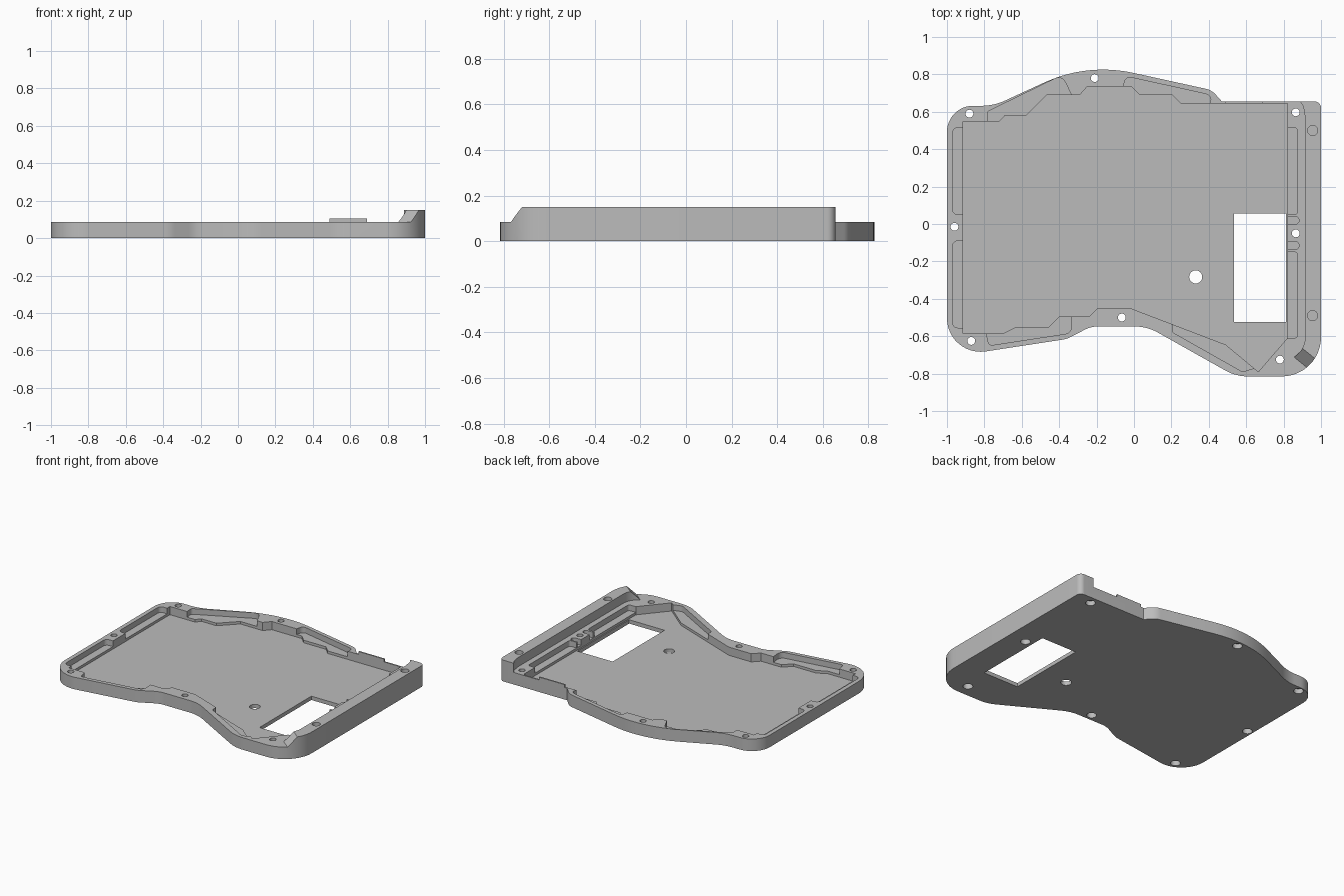
import bpy, bmesh, math
from mathutils import Vector

cube = bpy.data.objects.get("Cube")
if cube:
    bpy.data.objects.remove(cube, do_unlink=True)

RIM, TOP, FLOOR, LEDGE = 0.085, 0.15, 0.027, 0.045

grey = bpy.data.materials.new("plain grey")
grey.use_nodes = True
grey.diffuse_color = (0.5, 0.5, 0.5, 1)
grey.node_tree.nodes["Principled BSDF"].inputs["Base Color"].default_value = (0.5, 0.5, 0.5, 1)


def rounded(corners, radius=0.0, steps=12):
    """Polygon corners (x, y[, r]) with each corner filleted."""
    out, n = [], len(corners)
    for i, c in enumerate(corners):
        p = Vector(c[:2])
        r = c[2] if len(c) > 2 else radius
        a = (Vector(corners[i - 1][:2]) - p).normalized()
        b = (Vector(corners[(i + 1) % n][:2]) - p).normalized()
        if r <= 0:
            out.append(p)
            continue
        half = a.angle(b) / 2
        mid = p + (a + b).normalized() * (r / math.sin(half))
        start = p + a * (r / math.tan(half)) - mid
        end = p + b * (r / math.tan(half)) - mid
        sweep = math.pi - 2 * half
        for k in range(steps + 1):
            t = k / steps
            out.append(mid + (start * math.sin((1 - t) * sweep)
                              + end * math.sin(t * sweep)) / math.sin(sweep))
    return out


def prism(name, points, z0, z1, top_points=None):
    """Solid between a lower outline and an upper one."""
    bm = bmesh.new()
    top_points = top_points or points
    low = [bm.verts.new((p[0], p[1], z0)) for p in points]
    high = [bm.verts.new((p[0], p[1], z1)) for p in top_points]
    n = len(low)
    bm.faces.new(low)
    bm.faces.new(high)
    for i in range(n):
        j = (i + 1) % n
        bm.faces.new((low[i], low[j], high[j], high[i]))
    bmesh.ops.recalc_face_normals(bm, faces=bm.faces)
    mesh = bpy.data.meshes.new(name)
    bm.to_mesh(mesh)
    bm.free()
    obj = bpy.data.objects.new(name, mesh)
    bpy.context.collection.objects.link(obj)
    mesh.materials.append(grey)
    return obj


def circle(x, y, r, n=24):
    return [(x + r * math.cos(math.tau * k / n), y + r * math.sin(math.tau * k / n))
            for k in range(n)]


def cut(obj, points, z0, z1, top_points=None):
    """Subtract a prism and apply the result."""
    cutter = prism("cutter", points, z0, z1, top_points)
    cutter.hide_render = True
    mod = obj.modifiers.new("cut", "BOOLEAN")
    mod.operation, mod.solver, mod.object = "DIFFERENCE", "EXACT", cutter
    graph = bpy.context.evaluated_depsgraph_get()
    mesh = bpy.data.meshes.new_from_object(obj.evaluated_get(graph))
    obj.modifiers.clear()
    obj.data = mesh
    bpy.data.objects.remove(cutter, do_unlink=True)


# Outer shell at full ridge height
outline = rounded([
    (-1, .632, .14), (-.75, .632, .3), (-.25, .862, .75), (.415, .716, .1),
    (.47, .655, 0), (1, .655, .035), (1, -.815, .21), (.545, -.815, .25),
    (.07, -.548, .25), (-.23, -.548, .15), (-.36, -.615, .15), (-1, -.713, .18)])
case = prism("case_tray", outline, 0, TOP)

# Lower everything except the ridge along the left side
arc = [(.79 + .125 * math.cos(math.radians(a)), -.605 + .125 * math.sin(math.radians(a)))
       for a in range(0, -76, -5)]
cut(case, [(.88, 1.2), (.885, .66), (.905, .63), (.915, .57)] + arc
    + [(.82, -1.2), (-1.2, -1.2), (-1.2, 1.2)], RIM, .3)

# Sloped front end of the ridge
lean = (TOP + .02 - RIM) / (TOP - RIM)
wedge = [Vector(p) for p in ((.80, -.666), (1.07, -.886), (1.0, -1.2), (.6, -1.2))]
shift = Vector((.038, .052)) * lean
cut(case, wedge, RIM, TOP + .02, [wedge[0] + shift, wedge[1] + shift] + wedge[2:])

# Main cavity with stepped sides
cut(case, [
    (-.915, .547), (-.72, .547), (-.69, .58), (-.575, .58), (-.465, .69), (-.29, .69),
    (-.25, .735), (-.015, .735), (.03, .69), (.205, .69), (.25, .645), (.82, .645),
    (.82, -.61), (.665, -.79), (.49, -.645), (-.02, -.45), (-.195, -.45),
    (-.24, -.495), (-.40, -.495), (-.455, -.55), (-.63, -.55), (-.70, -.585),
    (-.915, -.585)], FLOOR, .3)

# Shallow ledges in the rim, open to the cavity
for y0, y1 in ((.05, .515), (-.555, -.09)):
    cut(case, rounded([(-.85, y0, 0), (-.85, y1, 0), (-.97, y1), (-.97, y0)], .028, 6), LEDGE, .3)
for y0, y1, x in ((.05, .515, .875), (-.61, -.15, .875), (0, .04, .882), (-.135, -.095, .882)):
    cut(case, rounded([(.79, y0, 0), (x, y0), (x, y1), (.79, y1, 0)], .018, 6), LEDGE, .3)
for ledge in (
        [(-.78, .5, 0), (-.785, .6, .02), (-.385, .795, .04), (-.31, .64, 0)],
        [(-.07, .66, 0), (-.045, .79, .03), (.42, .687, .03), (.39, .6, 0)],
        [(-.80, -.54, 0), (-.775, -.65, .02), (-.33, -.582, .04), (-.34, -.45, 0)],
        [(.205, -.5, 0), (.205, -.578, .02), (.58, -.79, .03), (.68, -.76, 0), (.55, -.6, 0)]):
    cut(case, rounded(ledge, 0, 6), LEDGE, .3)

# Floor window and round opening
cut(case, [(.535, -.525), (.812, -.525), (.812, .055), (.535, .055)], -.1, .06)
cut(case, circle(.33, -.283, .035), -.1, .06)

# Screw holes, widened underneath
for x, y in ((-.88, .59), (-.21, .78), (.865, .597), (-.96, -.015),
             (.865, -.05), (-.87, -.625), (-.065, -.5), (.78, -.725)):
    cut(case, circle(x, y, .021), -.1, .3)
    cut(case, circle(x, y, .032), -.1, .035)

# Blind sockets in the ridge
for y in (.5, -.49):
    cut(case, circle(.955, y, .027), .10, .3)

# Raised lip on the thin back wall
lip = prism("back_lip", [(.49, .645), (.69, .645), (.69, .655), (.49, .655)], RIM, .105)

# Smooth curved walls, crisp edges
for p in case.data.polygons:
    p.use_smooth = True
case.data.set_sharp_from_angle(angle=math.radians(25))
